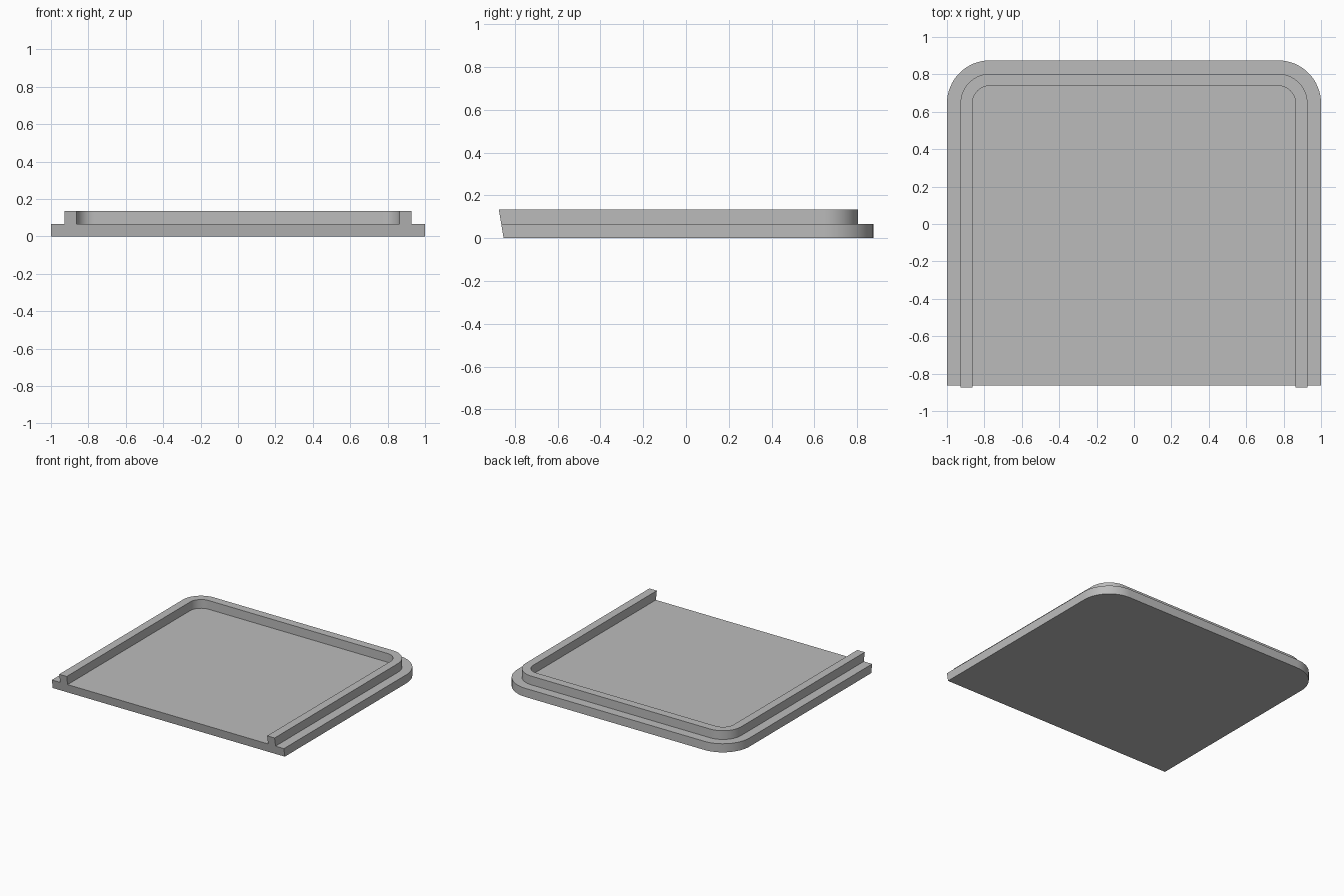
import bpy, bmesh, math

cube = bpy.data.objects.get("Cube")
if cube:
    bpy.data.objects.remove(cube, do_unlink=True)

GREY = (0.5, 0.5, 0.5)
BASE_TOP, RIM_TOP = 0.067, 0.135
CENTRE_X, CENTRE_Y = 0.77, 0.645   # shared centre of the rounded back corners
STEPS = 16

mat = bpy.data.materials.new("plain grey")
mat.use_nodes = True
mat.diffuse_color = (*GREY, 1)
mat.node_tree.nodes["Principled BSDF"].inputs["Base Color"].default_value = (*GREY, 1)


def front_y(z):
    """Slanted front cut, leaning forward with height."""
    return -0.852 - 0.17 * z


def u_path(radius):
    """Open outline: right front, round the back, to left front (y None = front cut)."""
    pts = [(CENTRE_X + radius, None)]
    for sign, start in ((1, 0), (-1, math.pi / 2)):
        for i in range(STEPS + 1):
            a = start + math.pi / 2 * i / STEPS
            pts.append((sign * CENTRE_X + radius * math.cos(a),
                        CENTRE_Y + radius * math.sin(a)))
    pts.append((-CENTRE_X - radius, None))
    return pts


def extrude_outline(name, pts, z0, z1):
    bm = bmesh.new()
    low, high = [[bm.verts.new((x, front_y(z) if y is None else y, z))
                  for x, y in pts] for z in (z0, z1)]
    bm.faces.new(low)
    bm.faces.new(high)
    for i in range(len(pts)):
        j = (i + 1) % len(pts)
        bm.faces.new((low[i], low[j], high[j], high[i]))
    bmesh.ops.recalc_face_normals(bm, faces=bm.faces[:])
    mesh = bpy.data.meshes.new(name)
    bm.to_mesh(mesh)
    bm.free()
    mesh.materials.append(mat)
    obj = bpy.data.objects.new(name, mesh)
    bpy.context.collection.objects.link(obj)
    bpy.ops.object.select_all(action="DESELECT")
    obj.select_set(True)
    bpy.context.view_layer.objects.active = obj
    bpy.ops.object.shade_smooth_by_angle(angle=math.radians(30))
    return obj


# Flat base with rounded back corners
extrude_outline("base_plate", u_path(0.23), 0, BASE_TOP)

# Raised rim, open at the front
extrude_outline("raised_rim", u_path(0.158) + u_path(0.094)[::-1], BASE_TOP, RIM_TOP)
